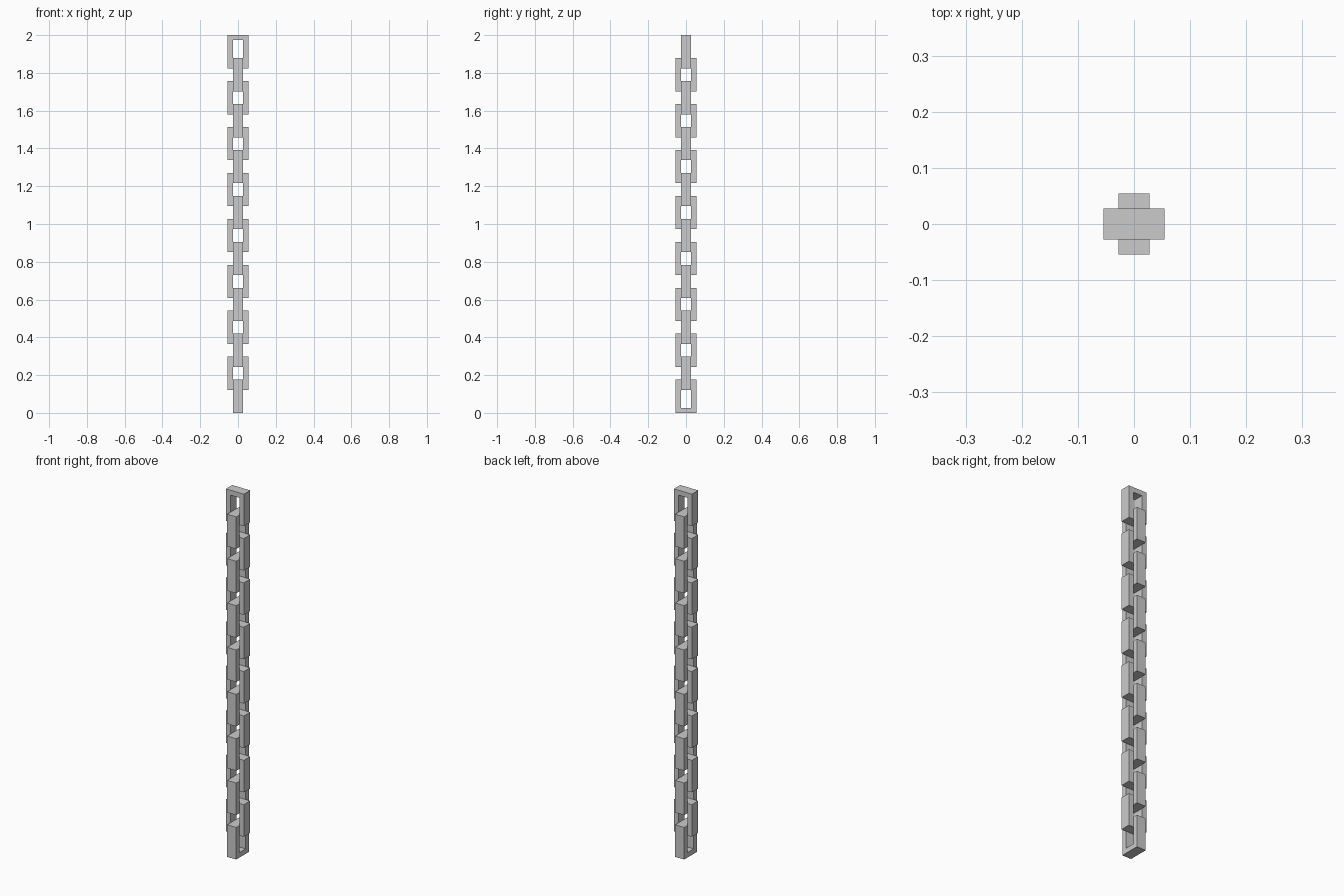
import bpy, math

if "Cube" in bpy.data.objects:
    bpy.data.objects.remove(bpy.data.objects["Cube"])

COUNT = 16      # links in the chain
T = 0.0272      # bar thickness
WIDTH = 0.109   # outer width of a link
DEPTH = 0.0546  # depth of a link
PITCH = (2 - 2 * T) / COUNT
HEIGHT = PITCH + 2 * T


def rect(w, h, y):
    return [(-w / 2, y, -h / 2), (w / 2, y, -h / 2), (w / 2, y, h / 2), (-w / 2, y, h / 2)]


# One rectangular link: outer and inner loops, front and back
verts = []
for y in (-DEPTH / 2, DEPTH / 2):
    verts += rect(WIDTH, HEIGHT, y) + rect(WIDTH - 2 * T, HEIGHT - 2 * T, y)
faces = []
for i in range(4):
    j = (i + 1) % 4
    faces += [(i, j, j + 4, i + 4),              # front
              (i + 8, i + 12, j + 12, j + 8),    # back
              (i, i + 8, j + 8, j),              # outside
              (i + 4, j + 4, j + 12, i + 12)]    # inside
mesh = bpy.data.meshes.new("chain_link")
mesh.from_pydata(verts, [], faces)

# Stack the links, turning every other one by a quarter; the bottom one faces sideways
for n in range(COUNT):
    link = bpy.data.objects.new(f"chain_link_{n + 1}", mesh)
    link.location.z = HEIGHT / 2 + n * PITCH
    link.rotation_euler.z = math.pi / 2 if n % 2 == 0 else 0
    bpy.context.collection.objects.link(link)
